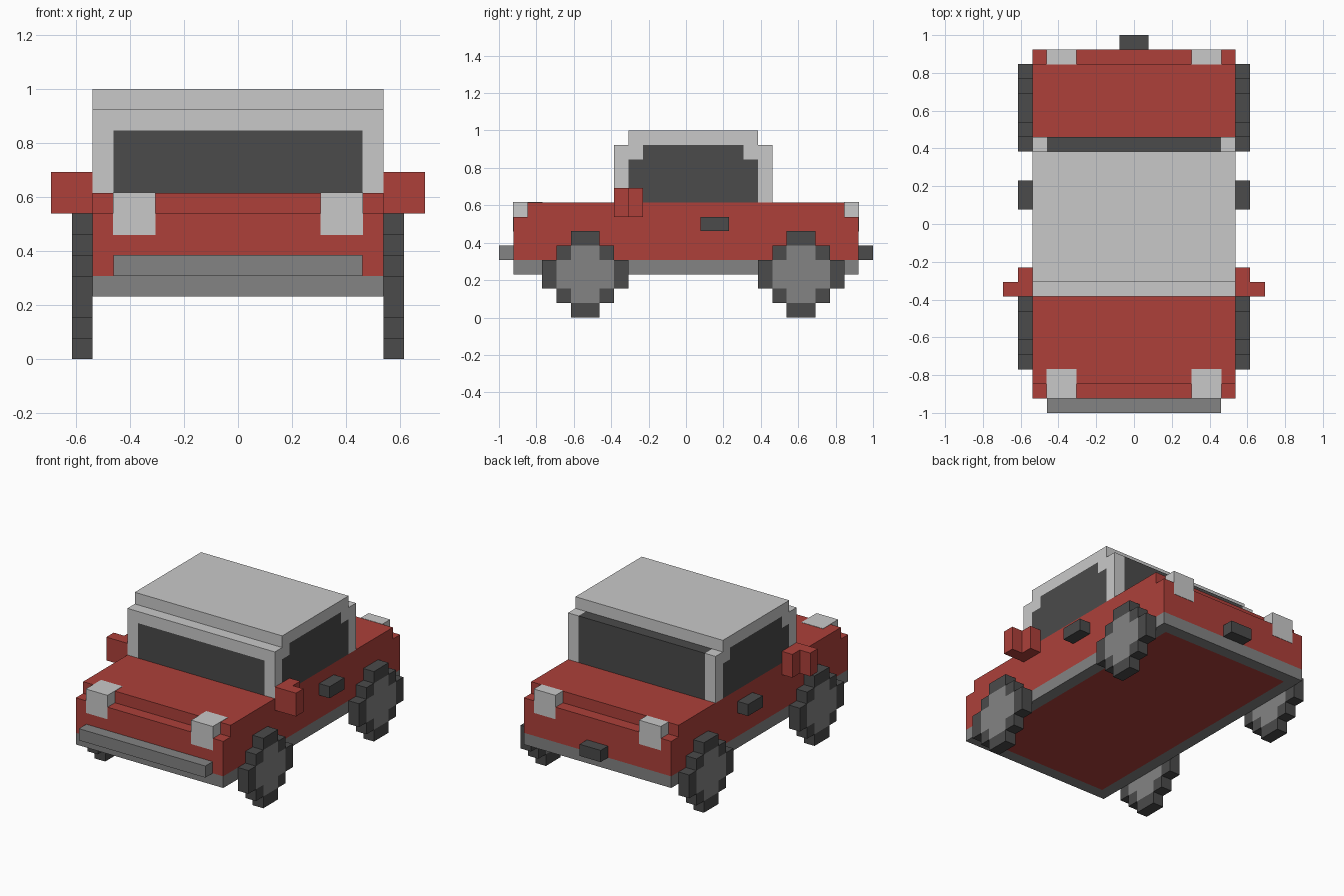
import bpy
import bmesh
from mathutils import Vector

if "Cube" in bpy.data.objects:
    bpy.data.objects.remove(bpy.data.objects["Cube"])

U = 1 / 13  # one block of the model's grid


def material(name, rgb):
    m = bpy.data.materials.new(name)
    m.diffuse_color = (*rgb, 1)
    m.use_nodes = True
    m.node_tree.nodes["Principled BSDF"].inputs["Base Color"].default_value = m.diffuse_color
    return m


RED = material("red paint", (0.418, 0.051, 0.042))
LIGHT = material("light grey", (0.584, 0.584, 0.584))
GREY = material("mid grey", (0.227, 0.227, 0.227))
DARK = material("dark grey", (0.069, 0.069, 0.069))


def part(name, mat, boxes, mirror=False, grow=0.0):
    """One object made of boxes (x0, x1, y0, y1, z0, z1) in grid blocks."""
    bm = bmesh.new()
    for x0, x1, y0, y1, z0, z1 in boxes:
        lo, hi = Vector((x0, y0, z0)) * U, Vector((x1, y1, z1)) * U
        verts = bmesh.ops.create_cube(bm, size=1)["verts"]
        size = hi - lo + Vector((grow, grow, grow)) * 2
        bmesh.ops.scale(bm, vec=size, verts=verts)
        bmesh.ops.translate(bm, vec=(lo + hi) / 2, verts=verts)
    mesh = bpy.data.meshes.new(name)
    bm.to_mesh(mesh)
    bm.free()
    mesh.materials.append(mat)
    ob = bpy.data.objects.new(name, mesh)
    bpy.context.collection.objects.link(ob)
    if mirror:
        ob.modifiers.new("mirror", 'MIRROR').use_axis[0] = True
    return ob


# Body: lower hull, hood/deck layer stepped in at both ends
part("body", RED, [(-7, 7, -12, 12, 4, 7), (-7, 7, -11, 11, 7, 8)])

# Underside: red floor framed by a grey skirt
part("floor", RED, [(-6, 6, -11, 11, 3, 4)])
part("skirt", GREY, [(-7, 7, -12, -11, 3, 4), (-7, 7, 11, 12, 3, 4),
                     (-7, -6, -11, 11, 3, 4), (6, 7, -11, 11, 3, 4)])

# Bumper and rear hitch
part("front_bumper", GREY, [(-6, 6, -13, -12, 4, 5)])
part("rear_hitch", DARK, [(-1, 1, 12, 13, 4, 5)])

# Lights, a hair proud of the body
part("headlights", LIGHT, [(4, 6, -12, -10, 6, 8)], mirror=True, grow=0.002)
part("tail_lights", LIGHT, [(4, 6, 11, 12, 6, 8)], mirror=True, grow=0.002)

# Cabin frame and roof
part("cabin_pillars", LIGHT, [(6, 7, -5, -4, 8, 11), (6, 7, 5, 6, 8, 12)], mirror=True)
part("window_headers", LIGHT, [(-7, 7, -5, -3, 11, 12), (-7, 7, 4, 5, 11, 12)])
part("roof", LIGHT, [(-7, 7, -4, 5, 12, 13)])

# Glass
part("side_windows", DARK, [(-7, 7, -4, 5, 8, 11), (-7, 7, -3, 4, 11, 12)])
part("windshield", DARK, [(-6, 6, -5, -4, 8, 11)])
part("rear_window", DARK, [(-6, 6, 5, 6, 8, 12)])

# Mirrors and door handles
part("side_mirrors", RED, [(7, 8, -5, -3, 7, 9), (8, 9, -5, -4, 7, 9)], mirror=True)
part("door_handles", DARK, [(7, 8, 1, 3, 6, 7)], mirror=True)

# Wheels: blocky tyre ring around a plus-shaped hub
for name, c in (("front", -7), ("rear", 8)):
    tyre = [(7, 8, c - 1, c + 1, 0, 1), (7, 8, c - 1, c + 1, 5, 6)]
    for s in (c - 3, c + 2):
        tyre.append((7, 8, s, s + 1, 2, 4))
    for s in (c - 2, c + 1):
        for z in (1, 4):
            tyre.append((7, 8, s, s + 1, z, z + 1))
    part(name + "_tyres", DARK, tyre, mirror=True)
    part(name + "_hubs", GREY, [(7, 8, c - 2, c + 2, 2, 4),
                                (7, 8, c - 1, c + 1, 1, 2),
                                (7, 8, c - 1, c + 1, 4, 5)], mirror=True)
